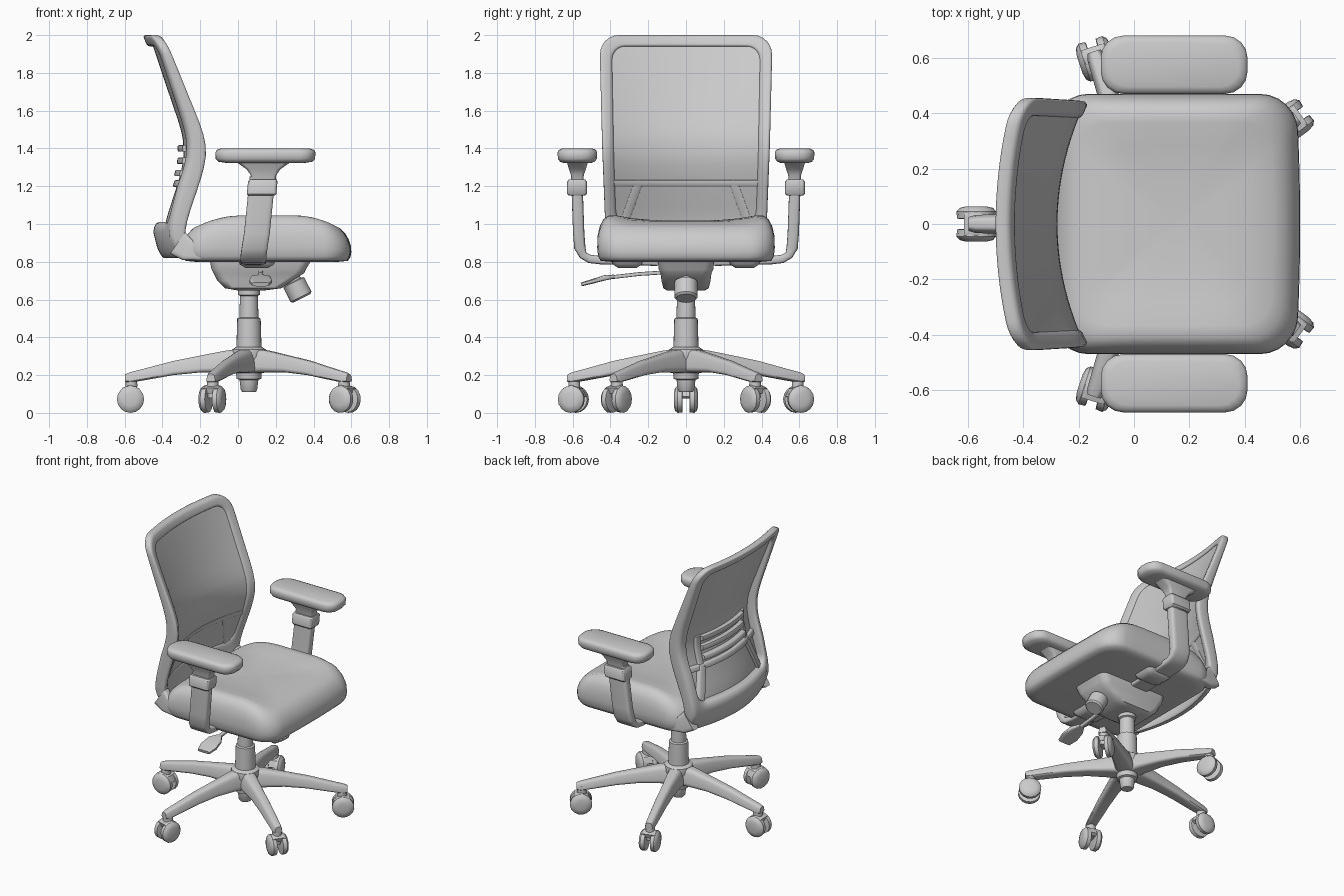
import bpy, bmesh, math
from mathutils import Vector as V

if "Cube" in bpy.data.objects:
    bpy.data.objects.remove(bpy.data.objects["Cube"])

grey = bpy.data.materials.new("light_grey")
grey.diffuse_color = (0.6, 0.6, 0.6, 1)
grey.use_nodes = True
grey.node_tree.nodes["Principled BSDF"].inputs["Base Color"].default_value = grey.diffuse_color


def lerp(table, t):
    """Piecewise linear lookup in (key, value) pairs sorted by key."""
    if t <= table[0][0]:
        return table[0][1]
    for (a, va), (b, vb) in zip(table, table[1:]):
        if t <= b:
            return va + (vb - va) * (t - a) / (b - a)
    return table[-1][1]


def rrect(a, b, r, k=4, m=1):
    """Rounded rectangle outline with k arc steps and m steps per straight side."""
    pts = []
    corners = [(a - r, b - r), (r - a, b - r), (r - a, r - b), (a - r, r - b)]
    for q, (cx, cy) in enumerate(corners):
        arc = [(cx + r * math.cos((q + i / k) * math.pi / 2),
                cy + r * math.sin((q + i / k) * math.pi / 2)) for i in range(k + 1)]
        ang = (q + 1) * math.pi / 2
        nx, ny = corners[(q + 1) % 4]
        end = (nx + r * math.cos(ang), ny + r * math.sin(ang))
        pts += arc
        for j in range(1, m):
            pts.append((arc[-1][0] + (end[0] - arc[-1][0]) * j / m,
                        arc[-1][1] + (end[1] - arc[-1][1]) * j / m))
    return pts


def loft(name, rings, closed=False, angle=40):
    """Skin a list of point rings; capped unless closed into a loop."""
    bm = bmesh.new()
    vs = [[bm.verts.new(p) for p in ring] for ring in rings]
    n = len(vs[0])
    for i in range(len(vs) if closed else len(vs) - 1):
        a, b = vs[i], vs[(i + 1) % len(vs)]
        for j in range(n):
            bm.faces.new((a[j], a[(j + 1) % n], b[(j + 1) % n], b[j]))
    if not closed:
        bm.faces.new(vs[0])
        bm.faces.new(vs[-1])
    bmesh.ops.recalc_face_normals(bm, faces=bm.faces)
    me = bpy.data.meshes.new(name)
    bm.to_mesh(me)
    bm.free()
    me.materials.append(grey)
    ob = bpy.data.objects.new(name, me)
    bpy.context.collection.objects.link(ob)
    bpy.context.view_layer.objects.active = ob
    ob.select_set(True)
    bpy.ops.object.shade_smooth_by_angle(angle=math.radians(angle))
    ob.select_set(False)
    return ob


def stack(name, cx, cy, levels, angle=40):
    """Rounded blocks stacked in z; levels are (z, half_x, half_y, radius, x_shift)."""
    return loft(name, [[(cx + dx + u, cy + v, z) for u, v in rrect(a, b, r)]
                       for z, a, b, r, dx in levels], angle=angle)


def sweep(name, path, sizes, side, r=0.4):
    """Rounded bar along a path; sizes are (half width along side, half thickness)."""
    path, side, rings = [V(p) for p in path], V(side).normalized(), []
    for i, p in enumerate(path):
        t = (path[min(i + 1, len(path) - 1)] - path[max(i - 1, 0)]).normalized()
        up = t.cross(side).normalized()
        w, h = sizes[min(i, len(sizes) - 1)]
        rings.append([p + side * u * w + up * v * h for u, v in rrect(1, 1, r, 3)])
    return loft(name, rings)


def lathe(name, origin, axis, profile, n=24):
    """Turned part; profile is (distance along axis, radius)."""
    axis = V(axis).normalized()
    a = axis.orthogonal().normalized()
    b = axis.cross(a)
    return loft(name, [[V(origin) + axis * d + (a * math.cos(6.283185 * i / n) + b * math.sin(6.283185 * i / n)) * r
                        for i in range(n)] for d, r in profile])


# seat cushion: dished top with drooping front and rear
rings = []
for s, z in [(0.02, .80), (.85, .80), (.96, .805), (.99, .83), (1, .88), (.995, .94), (.97, .99),
             (.93, 1.025), (.87, 1.045), (.78, 1.045), (.6, 1.03), (.35, 1.02), (.02, 1.015)]:
    ring = []
    for u, v in rrect(.44, .47, .13, 6, 8):
        x, y = .15 + u * s, v * s
        x += .015 * (1 - (y / .47) ** 2) * max(0, u / .44) - .005
        w = max(0, (z - .82) / .22)
        droop = .09 * max(0, (x - .3) / .28) ** 2 + .09 * max(0, (.02 - x) / .3) ** 2
        ring.append((x, y, z - w * droop))
    rings.append(ring)
loft("seat_cushion", rings, angle=60)

# backrest surface: edge profile by height, hollowed towards the middle
EDGE = [(.82, -.24), (.9, -.27), (1.0, -.26), (1.2, -.195), (1.3, -.165), (1.4, -.153),
        (1.5, -.18), (1.7, -.265), (2.0, -.39)]
BEND = [(1.4, .105), (1.95, .06)]
DEPTH = [(.82, .055), (.95, .08), (1.2, .10), (1.4, .09), (1.6, .075), (1.9, .055)]
WIDTH = [(.82, .92), (1.0, .94), (1.4, .975), (1.85, 1.0)]


def edge(z):
    return sum(lerp(EDGE, z + d) for d in (-.06, -.03, 0, .03, .06)) / 5 if z < 1.9 else lerp(EDGE, z)


def back(y, z, depth=0.0):
    return V((edge(z) - lerp(BEND, z) * (1 - (y / .45) ** 2) - depth, y, z))


# back frame: rounded loop with a deep lower band
outer = [(y, z + 1.41) for y, z in rrect(.455, .59, .10, 6, 16)]
inner = [(y, z + 1.475) for y, z in rrect(.39, .465, .07, 6, 16)]
rings = []
for (yo, zo), (yi, zi) in zip(outer, inner):
    ring = []
    for u, v in rrect(1, 1, .55, 3):
        f = (u + 1) / 2
        y, z = yi + (yo - yi) * f, zi + (zo - zi) * f
        ring.append(back(y * lerp(WIDTH, z), z, lerp(DEPTH, z) * (v + 1) / 2))
    rings.append(ring)
loft("back_frame", rings, closed=True, angle=50)

# mesh panel of the back, a thin curved sheet
rings = []
for i in range(33):
    z = .98 + .98 * i / 32
    w = .405 * lerp(WIDTH, z)
    ys = [w * (j / 10 - 1) for j in range(21)]
    rings.append([back(y, z, .012) for y in ys] + [back(y, z, .024) for y in reversed(ys)])
loft("back_mesh", rings)


# lumbar slats, window surround and its slanting sides
def strip(name, y0, z0, y1, z1, half, d0, d1):
    rings = []
    for i in range(13):
        y, z = y0 + (y1 - y0) * i / 12, z0 + (z1 - z0) * i / 12
        across = V((-(z1 - z0), y1 - y0)).normalized()
        rings.append([back(y + across.x * u * half, z + across.y * u * half, d0 + (d1 - d0) * (v + 1) / 2)
                      for u, v in rrect(1, 1, .4, 2)])
    loft(name, rings)


for i, z in enumerate((1.27, 1.335, 1.40)):
    strip("lumbar_slat_%d" % (i + 1), -.23, z, .23, z, .017, .015, .055)
strip("window_top_bar", -.38, 1.215, .38, 1.215, .018, .008, .045)
for s, side in ((-1, "right"), (1, "left")):
    strip("window_side_" + side, s * .25, 1.22, s * .33, 1.0, .025, .008, .05)
    strip("lumbar_end_" + side, s * .25, 1.22, s * .25, 1.42, .02, .015, .04)
    # lower bracket wrapping from back frame to seat
    sweep("back_bracket_" + side, [(-.32, s * .40, .90), (-.27, s * .41, .865), (-.2, s * .425, .85), (-.08, s * .42, .83)],
          [(.03, .07), (.03, .06), (.03, .042), (.025, .02)], (0, 1, 0))

    # armrest: pad, flared neck, collar and bent post running under the seat
    stack("arm_pad_" + side, .145, s * .575,
          [(1.322, .20, .07, .06, 0), (1.33, .25, .092, .07, 0), (1.345, .263, .103, .08, 0),
           (1.378, .265, .105, .08, 0), (1.392, .258, .098, .08, 0), (1.40, .235, .08, .07, 0)], 60)
    stack("arm_neck_" + side, .135, s * .575,
          [(1.2, .06, .03, .015, 0), (1.26, .068, .034, .015, 0), (1.29, .09, .045, .02, 0), (1.325, .14, .055, .03, 0)])
    stack("arm_collar_" + side, .128, s * .577,
          [(1.15, .072, .042, .015, -.005), (1.16, .078, .052, .015, -.003), (1.225, .078, .052, .015, .003),
           (1.235, .072, .044, .015, .005)])
    sweep("arm_post_" + side,
          [(.13, s * .577, 1.25), (.12, s * .575, 1.15), (.1, s * .568, .95), (.088, s * .562, .875), (.083, s * .545, .835),
           (.08, s * .51, .815), (.08, s * .45, .808), (.08, s * .15, .80)], [(.068, .03)] * 4 + [(.068, .022)], (1, 0, 0))
    stack("arm_mount_" + side, .1, s * .31, [(.768, .06, .05, .02, 0), (.785, .09, .075, .03, 0), (.81, .1, .085, .03, 0)])

# tilt mechanism under the seat
stack("tilt_housing", .06, 0, [(.648, .07, .10, .04, .01), (.66, .15, .12, .05, .02), (.70, .2, .13, .05, .03),
                               (.74, .24, .135, .05, .05), (.76, .25, .145, .05, .05), (.81, .27, .15, .05, .06)])
lathe("tension_knob", (.27, 0, .74), (.45, 0, -.89), [(0, .04), (.05, .045), (.055, .062), (.14, .062), (.15, .052)], 16)
sweep("lever_rod", [(.12, -.1, .745), (.12, -.25, .735), (.12, -.42, .715)], [(.012, .01)], (1, 0, 0))
sweep("lever_paddle", [(.12, -.38, .722), (.12, -.43, .715), (.12, -.5, .695), (.12, -.555, .68)],
      [(.02, .01), (.05, .014), (.06, .012), (.045, .01)], (1, 0, 0))

# gas column and hub
CX = .058
lathe("gas_column", (CX, 0, 0), (0, 0, 1),
      [(.3, .068), (.5, .062), (.505, .05), (.62, .048), (.625, .058), (.67, .058)])
lathe("base_hub", (CX, 0, 0), (0, 0, 1),
      [(.11, .035), (.12, .043), (.175, .05), (.18, .065), (.23, .07), (.3, .095), (.335, .09), (.348, .07)])

# five star legs with twin wheel casters
for i in range(5):
    a = math.pi + i * math.tau / 5
    d, t = V((math.cos(a), math.sin(a), 0)), V((-math.sin(a), math.cos(a), 0))
    c = V((CX, 0, 0))
    prof = [(.03, .21, .34, .07), (.12, .215, .33, .062), (.25, .215, .305, .05), (.4, .2, .275, .045),
            (.54, .175, .238, .04), (.63, .16, .215, .036), (.655, .165, .205, .028)]
    loft("base_leg_%d" % (i + 1),
         [[c + d * r + t * u * w * (.8 + .2 * -v) + V((0, 0, (lo + hi) / 2 + v * (hi - lo) / 2))
           for u, v in rrect(1, 1, .5, 3)] for r, lo, hi, w in prof])
    p = c + d * .622
    lathe("caster_stem_%d" % (i + 1), p, (0, 0, 1), [(.08, .03), (.15, .032), (.19, .03)], 12)
    h = c + d * .627 + V((0, 0, .072))
    for s in (-1, 1):
        lathe("caster_wheel_%d_%s" % (i + 1, "ab"[s > 0]), h, t * s,
              [(.018, .06), (.02, .07), (.045, .072), (.058, .06), (.064, .035)], 16)
    sweep("caster_hood_%d" % (i + 1), [h - d * .055 + V((0, 0, .01)), h - d * .035 + V((0, 0, .045)),
          h + V((0, 0, .06)), h + d * .04 + V((0, 0, .045))], [(.03, .012), (.045, .016)], t)
